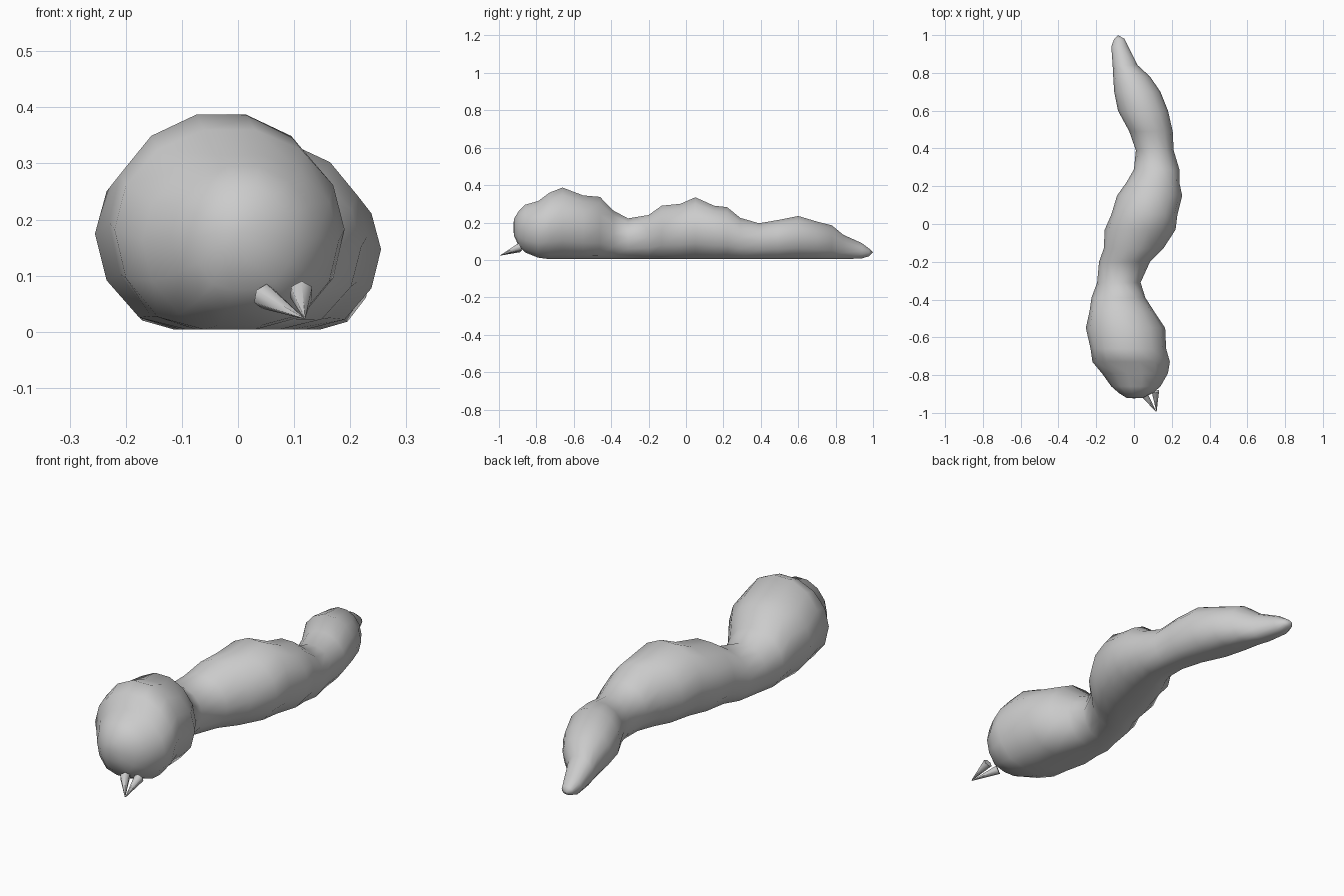
import bpy, bmesh, math
from mathutils import Vector

if "Cube" in bpy.data.objects:
    bpy.data.objects.remove(bpy.data.objects["Cube"])

SIDES = 14

# Body rings from nose to tail: y, left x, right x, top z
RINGS = [
    (-0.92, -0.04, 0.05, 0.22), (-0.895, -0.08, 0.10, 0.26), (-0.86, -0.12, 0.14, 0.295),
    (-0.79, -0.17, 0.18, 0.315), (-0.73, -0.22, 0.19, 0.36), (-0.66, -0.23, 0.17, 0.387),
    (-0.55, -0.255, 0.165, 0.345), (-0.46, -0.235, 0.105, 0.337), (-0.39, -0.225, 0.06, 0.265),
    (-0.31, -0.195, 0.035, 0.222), (-0.20, -0.185, 0.085, 0.24), (-0.13, -0.16, 0.155, 0.29),
    (-0.03, -0.155, 0.22, 0.30), (0.05, -0.12, 0.23, 0.335), (0.15, -0.09, 0.255, 0.29),
    (0.22, -0.04, 0.24, 0.282), (0.29, 0.0, 0.24, 0.225), (0.39, 0.01, 0.21, 0.196),
    (0.49, -0.025, 0.205, 0.213), (0.60, -0.085, 0.18, 0.235), (0.70, -0.105, 0.14, 0.205),
    (0.78, -0.11, 0.085, 0.185), (0.84, -0.113, 0.02, 0.135), (0.94, -0.12, -0.03, 0.09),
    (0.98, -0.105, -0.05, 0.06),
]
# Underside height where the ends lift off the ground
UNDER = {-0.92: 0.13, -0.895: 0.075, -0.86: 0.04, -0.79: 0.012, 0.94: 0.008, 0.98: 0.02}


def finish(bm, name):
    bmesh.ops.recalc_face_normals(bm, faces=bm.faces)
    for f in bm.faces:
        f.smooth = True
    mesh = bpy.data.meshes.new(name)
    bm.to_mesh(mesh)
    bm.free()
    ob = bpy.data.objects.new(name, mesh)
    bpy.context.collection.objects.link(ob)
    return ob


# Body: lofted rings with a slightly flattened belly
bm = bmesh.new()
loops = []
for y, left, right, top in RINGS:
    low = UNDER.get(y, 0.004)
    cx, cz = (left + right) / 2, (top + low) / 2
    rx, rz = (right - left) / 2, (top - low) / 2
    loop = []
    for i in range(SIDES):
        a = 2 * math.pi * i / SIDES
        z = cz + rz * 1.025 * math.sin(a)
        if math.sin(a) < 0:
            z = max(low, cz + rz * 1.12 * math.sin(a))
        loop.append(bm.verts.new((cx + rx * math.cos(a), y, z)))
    loops.append(loop)
for a, b in zip(loops, loops[1:]):
    for i in range(SIDES):
        j = (i + 1) % SIDES
        bm.faces.new((a[i], a[j], b[j], b[i]))
for loop, tip in ((loops[0], (0.0, -0.923, 0.175)), (loops[-1], (-0.085, 1.0, 0.04))):
    v = bm.verts.new(tip)
    for i in range(SIDES):
        bm.faces.new((loop[i], loop[(i + 1) % SIDES], v))
finish(bm, "body")


# Mandibles: two small cones meeting at a shared point
def mandible(name, base, tip, radius):
    base, tip = Vector(base), Vector(tip)
    axis = tip - base
    bm = bmesh.new()
    bmesh.ops.create_cone(bm, cap_ends=True, segments=6, radius1=radius,
                          radius2=0.001, depth=axis.length)
    ob = finish(bm, name)
    ob.location = (base + tip) / 2
    ob.rotation_euler = axis.to_track_quat('Z', 'Y').to_euler()
    bpy.context.view_layer.objects.active = ob
    ob.select_set(True)
    bpy.ops.object.shade_smooth_by_angle(angle=math.radians(65))
    ob.select_set(False)


mandible("left_mandible", (0.047, -0.893, 0.063), (0.117, -0.993, 0.024), 0.023)
mandible("right_mandible", (0.113, -0.885, 0.07), (0.119, -0.993, 0.024), 0.022)
